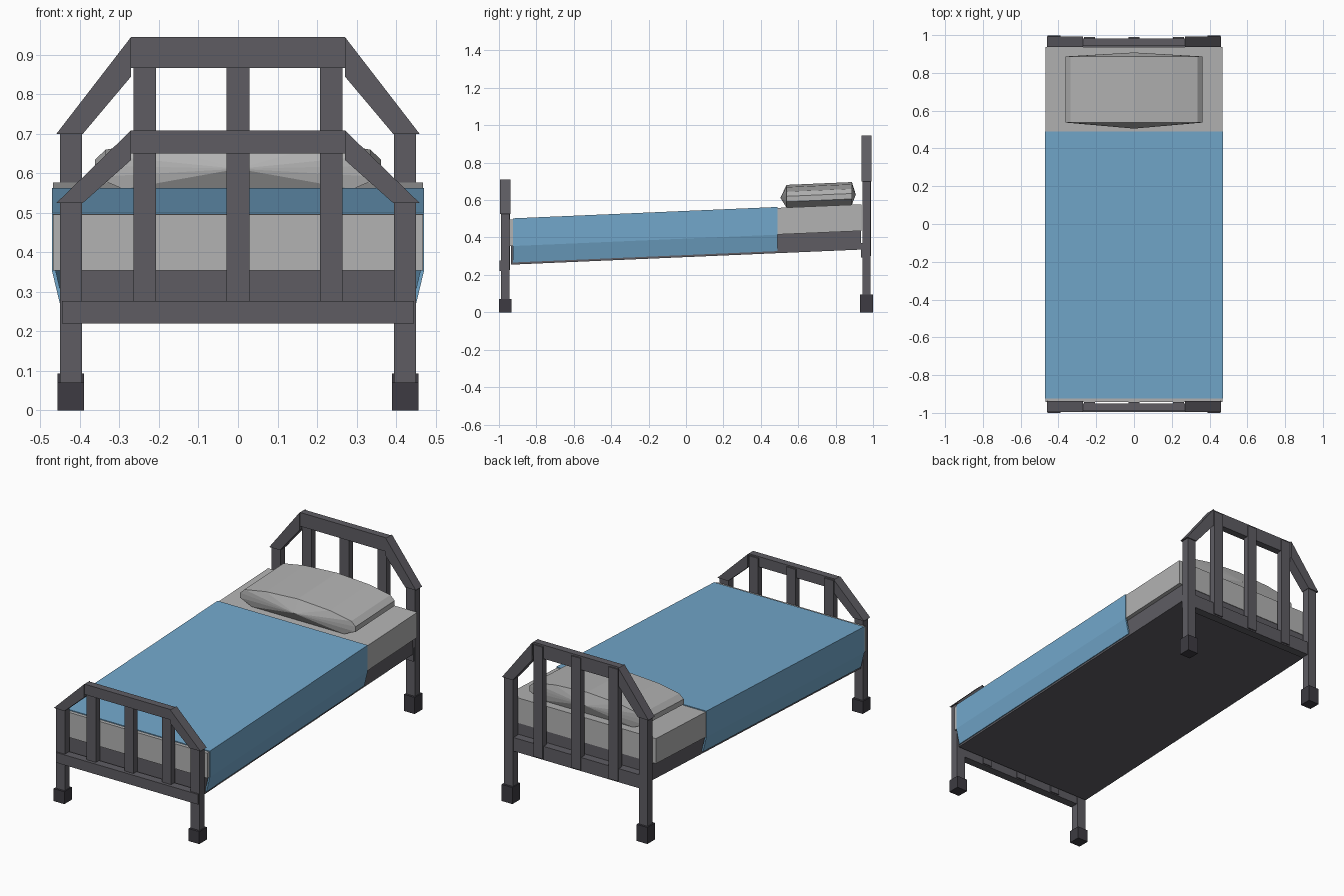
import bpy, bmesh

if "Cube" in bpy.data.objects:
    bpy.data.objects.remove(bpy.data.objects["Cube"])

SLOPE = 0.043  # the bed deck rises toward the headboard


def mat(name, rgb):
    m = bpy.data.materials.new(name)
    m.diffuse_color = (*rgb, 1)
    m.use_nodes = True
    m.node_tree.nodes["Principled BSDF"].inputs["Base Color"].default_value = m.diffuse_color
    return m


FRAME = mat("frame dark grey", (0.112, 0.108, 0.124))
FEET = mat("foot caps charcoal", (0.047, 0.044, 0.054))
LINEN = mat("linen light grey", (0.45, 0.45, 0.45))
BLUE = mat("blanket blue", (0.17, 0.39, 0.60))


def finish(name, bm, material, tilt=False):
    if tilt:
        for v in bm.verts:
            v.co.z += SLOPE * v.co.y
    bmesh.ops.recalc_face_normals(bm, faces=bm.faces)
    me = bpy.data.meshes.new(name)
    bm.to_mesh(me)
    bm.free()
    me.materials.append(material)
    ob = bpy.data.objects.new(name, me)
    bpy.context.collection.objects.link(ob)
    return ob


def prism(name, pts, y0, y1, material, tilt=False, tips=None):
    """Extrude an x-z outline along y; tips = optional apex points of the end caps."""
    bm = bmesh.new()
    rings = [[bm.verts.new((x, y, z)) for x, z in pts] for y in (y0, y1)]
    n = len(pts)
    for i in range(n):
        j = (i + 1) % n
        bm.faces.new((rings[0][i], rings[0][j], rings[1][j], rings[1][i]))
    for k, ring in enumerate(rings):
        if tips:
            apex = bm.verts.new(tips[k])
            for i in range(n):
                bm.faces.new((ring[i], ring[(i + 1) % n], apex))
        else:
            bm.faces.new(ring)
    return finish(name, bm, material, tilt)


def box(name, x0, x1, y0, y1, z0, z1, material, tilt=False):
    return prism(name, [(x0, z0), (x1, z0), (x1, z1), (x0, z1)], y0, y1, material, tilt)


def end_board(name, c, s):
    """Headboard or footboard centred at y = c, heights scaled by s."""
    for side, sx in (("left", -1), ("right", 1)):
        # post, foot cap and sloping shoulder
        x0, x1 = sorted((sx * 0.395, sx * 0.45))
        box(f"{name}_post_{side}", x0, x1, c - 0.022, c + 0.022, 0.03, 0.705 * s, FRAME)
        x0, x1 = sorted((sx * 0.39, sx * 0.457))
        box(f"{name}_foot_{side}", x0, x1, c - 0.034, c + 0.034, 0, 0.094 * s, FEET)
        shoulder = [(0.46, 0.70), (0.393, 0.70), (0.271, 0.845), (0.271, 0.945)]
        prism(f"{name}_shoulder_{side}", [(sx * x, z * s) for x, z in shoulder],
              c - 0.028, c + 0.028, FRAME)
    # top and bottom rails
    box(f"{name}_top_rail", -0.271, 0.271, c - 0.023, c + 0.017, 0.867 * s, 0.945 * s, FRAME)
    box(f"{name}_bottom_rail", -0.446, 0.446, c - 0.03, c + 0.017, 0.293 * s, 0.37 * s, FRAME)
    # upright slats
    for i, x in enumerate((-0.236, 0, 0.236)):
        box(f"{name}_slat_{i + 1}", x - 0.029, x + 0.029, c - 0.012, c + 0.024,
            0.30 * s, 0.935 * s, FRAME)


end_board("headboard", 0.965, 1.0)
end_board("footboard", -0.966, 0.75)

# sloping base and mattress
box("bed_base", -0.445, 0.445, -0.935, 0.935, 0.295, 0.396, FRAME, True)
box("mattress", -0.468, 0.468, -0.943, 0.938, 0.395, 0.537, LINEN, True)

# blanket draped over mattress and base sides
outer = [(0.45, 0.306), (0.471, 0.394), (0.471, 0.542)]
inner = [(0.462, 0.534), (0.462, 0.396), (0.441, 0.306)]
outline = ([(-x, z) for x, z in outer] + outer[::-1]
           + inner[::-1] + [(-x, z) for x, z in inner])
prism("blanket", outline, -0.925, 0.49, BLUE, True)

# pillow: arched outline with shallow pointed ends
half = [(0.29, 0.537), (0.362, 0.568), (0.362, 0.597), (0.335, 0.622), (0.20, 0.646)]
pillow = half + [(0, 0.658)] + [(-x, z) for x, z in half[::-1]]
prism("pillow", pillow, 0.537, 0.887, LINEN, True,
      tips=[(0, 0.505, 0.59), (0, 0.908, 0.59)])
